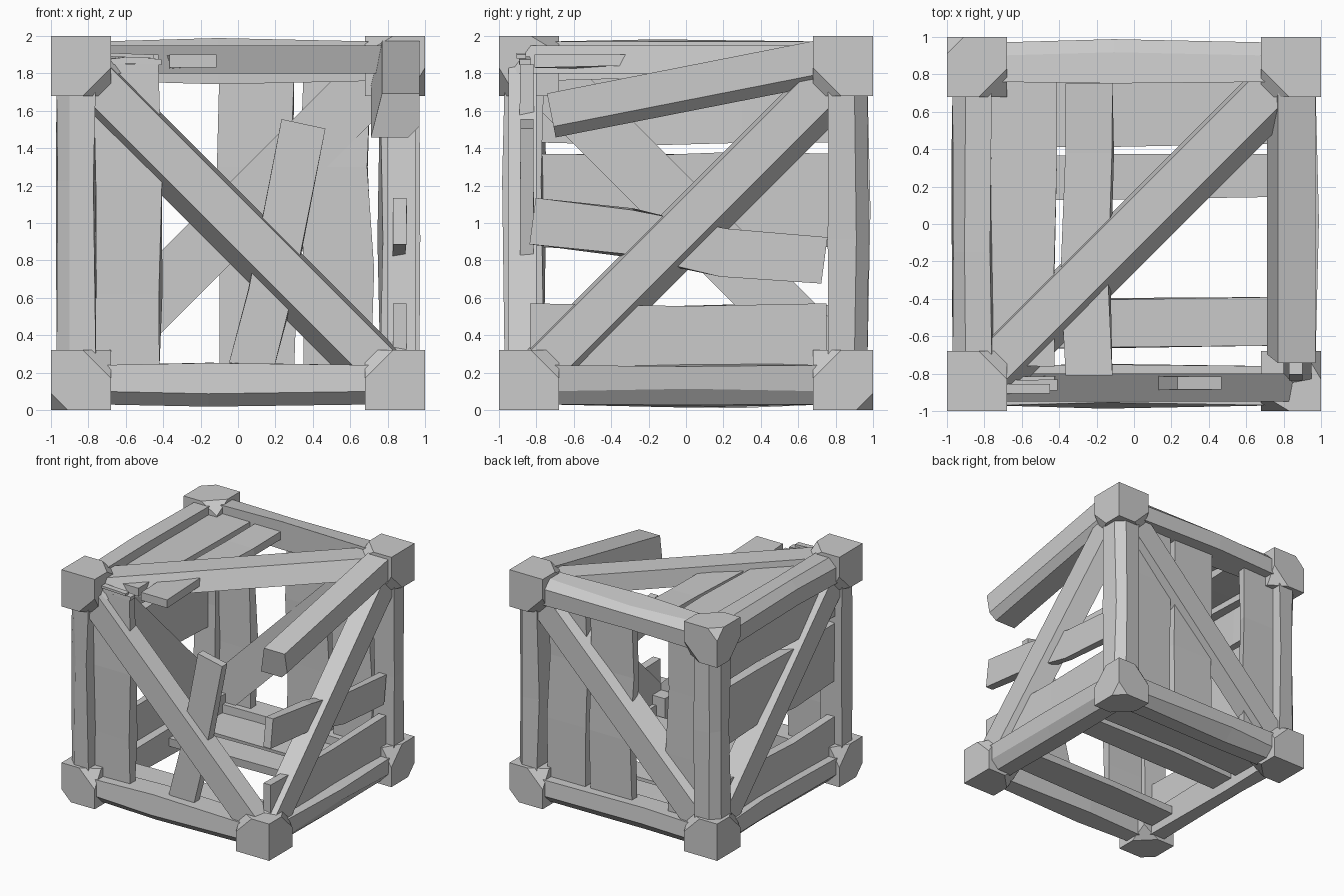
import bpy, bmesh, random
from itertools import product
from mathutils import Vector as V

if "Cube" in bpy.data.objects:
    bpy.data.objects.remove(bpy.data.objects["Cube"])

random.seed(4)
MID = V((0, 0, 1))
AX = [V((1, 0, 0)), V((0, 1, 0)), V((0, 0, 1))]


def finish(name, bm):
    bmesh.ops.recalc_face_normals(bm, faces=bm.faces[:])
    me = bpy.data.meshes.new(name)
    bm.to_mesh(me)
    bm.free()
    ob = bpy.data.objects.new(name, me)
    bpy.context.collection.objects.link(ob)
    return ob


def bar(name, pts, u, v, section, jitter=0.0):
    """Sweep a section (in axes u, v) along a list of points, closed at both ends."""
    bm = bmesh.new()
    rings = []
    for i, p in enumerate(pts):
        j = jitter if 0 < i < len(pts) - 1 else 0
        rings.append([bm.verts.new(V(p) + u * (a + random.uniform(-j, j)) + v * (b + random.uniform(-j, j)))
                      for a, b in section])
    n = len(section)
    for r, s in zip(rings, rings[1:]):
        for i in range(n):
            bm.faces.new((r[i], r[(i + 1) % n], s[(i + 1) % n], s[i]))
    bm.faces.new(rings[0])
    bm.faces.new(rings[-1])
    return finish(name, bm)


def plank(name, pts, normal, width, thick=0.07, jitter=0.012):
    """Flat board following pts, facing along normal."""
    d = (V(pts[-1]) - V(pts[0])).normalized()
    side = d.cross(normal).normalized()
    w, t = width / 2, thick / 2
    return bar(name, pts, side, normal, [(-w, -t), (w, -t), (w, t), (-w, t)], jitter)


# Corner blocks, one corner broken away
LOST = (1, -1, 1)
for c in product((-1, 1), repeat=3):
    if c == LOST:
        continue
    clipped = c[0] * c[1] * c[2] == -1 * (1 if LOST[0] * LOST[1] * LOST[2] < 0 else -1)
    clipped = c[0] * c[1] * c[2] == LOST[0] * LOST[1] * LOST[2]
    bm = bmesh.new()
    for d in product((0, 1), repeat=3):
        cut = 0.15 if sum(d) == 1 else 0.09 if (sum(d) == 3 and clipped) else 0
        base = V([0.68 + 0.32 * k for k in d])
        corners = [base]
        if cut:
            corners = []
            for k in range(3):
                p = base.copy()
                amount = 0.09 if (sum(d) == 1 and d[k]) else cut
                p[k] += amount * (-1 if d[k] else 1)
                corners.append(p)
        for p in corners:
            bm.verts.new(MID + V([p[k] * c[k] for k in range(3)]))
    bmesh.ops.convex_hull(bm, input=bm.verts[:])
    bmesh.ops.dissolve_limit(bm, angle_limit=0.01, verts=bm.verts[:], edges=bm.edges[:])
    finish("corner_block", bm)

# Edge beams with a chamfered outer edge
SECTION = [(.76, .76), (.97, .76), (.97, .90), (.90, .97), (.76, .97)]
for k in range(3):
    i, j = [a for a in range(3) if a != k]
    for si, sj in product((-1, 1), repeat=2):
        if (si, sj) == (LOST[i], LOST[j]):
            continue
        pts = [MID + AX[k] * t for t in (-.75, random.uniform(-.3, .3), .75)]
        bar("edge_beam", pts, AX[i] * si, AX[j] * sj, SECTION, 0.02)

# Broken beam drooping from the back right corner
d = V((0, -1.47, -.29)).normalized()
bar("fallen_beam", [(.84, .78, 1.87), (.84, -.72, 1.575)], AX[0], AX[0].cross(d) * -1,
    [(-.13, -.12), (.07, -.12), (.13, -.06), (.13, .12), (-.07, .12)])


# Diagonal braces, with a wide bevel on one side
def brace(name, a, b, normal, wide):
    a, b, normal = V(a) * .84, V(b) * .84, V(normal)
    for p in (a, b):
        p -= normal * p.dot(normal)
    side = (b - a).cross(normal).normalized()
    if side.dot(V(wide)) < 0:
        side = -side
    bar(name, [MID + a, MID + b], side, normal,
        [(-.105, .95), (.105, .95), (.185, .80), (-.125, .80)])


A, B, C, D = (-1, -1, 1), (1, -1, -1), (1, 1, 1), (-1, 1, -1)
brace("front_brace", A, B, (0, -1, 0), (-1, -1, -1))
brace("right_brace", B, C, (1, 0, 0), (1, 1, -1))
brace("top_brace", A, C, (0, 0, 1), (1, -1, 1))
brace("back_brace", C, D, (0, 1, 0), (-1, 1, 1))
brace("left_brace", A, D, (-1, 0, 0), (-1, 1, 1))

# Front planks: one whole, one knocked loose
F, B_, R, L, T, U = V((0, -1, 0)), V((0, 1, 0)), V((1, 0, 0)), V((-1, 0, 0)), V((0, 0, 1)), V((0, 0, -1))
plank("front_plank", [(-.595, -.85, .22), (-.59, -.85, .62), (-.59, -.85, 1.2), (-.6, -.85, 1.85)], F, .35)
plank("loose_front_plank", [(.07, -.85, .23), (.17, -.85, .62), (.35, -.85, 1.53)], F, .24, jitter=.006)

# Back planks
for x, w in ((-.61, .32), (.10, .40), (.53, .36)):
    plank("back_plank", [(x, .85, .2), (x + .01, .85, .75), (x - .01, .85, 1.3), (x, .85, 1.8)], B_, w)

# Right side planks, the middle one cracked
plank("right_low_plank", [(-.0 + .865, -.835, .40), (.865, 0, .385), (.865, .75, .40)], R, .34)
plank("right_cracked_plank", [(.865, -.82, 1.01), (.865, -.3, .95), (.865, .2, .84), (.865, .74, .80)], R, .25, jitter=.008)

# Left side planks
for z, w in ((.39, .34), (1.12, .50), (1.6, .34)):
    plank("left_plank", [(-.865, -.78, z), (-.865, -.2, z - .01), (-.865, .3, z + .01), (-.865, .78, z)], L, w)

# Top planks
plank("top_wide_plank", [(-.59, .78, 1.865), (-.59, .35, 1.865), (-.6, -.3, 1.865), (-.6, -.76, 1.865)], T, .35)
plank("top_narrow_plank", [(-.24, .75, 1.865), (-.235, .38, 1.865), (-.26, -.3, 1.865), (-.24, -.81, 1.865)], T, .25)

# Bottom planks
for y, w in ((-.53, .26), (.25, .23), (.59, .34)):
    plank("bottom_plank", [(-.78, y - .01, .135), (-.1, y, .135), (.78, y + .01, .135)], U, w)

# Splinters left from the missing front top beam
plank("splinter_low", [(-.70, -.86, 1.86), (-.58, -.86, 1.87), (-.41, -.86, 1.86)], T, .06, .03, .008)
plank("splinter_high", [(-.70, -.88, 1.9), (-.45, -.88, 1.89)], T, .05, .02)
